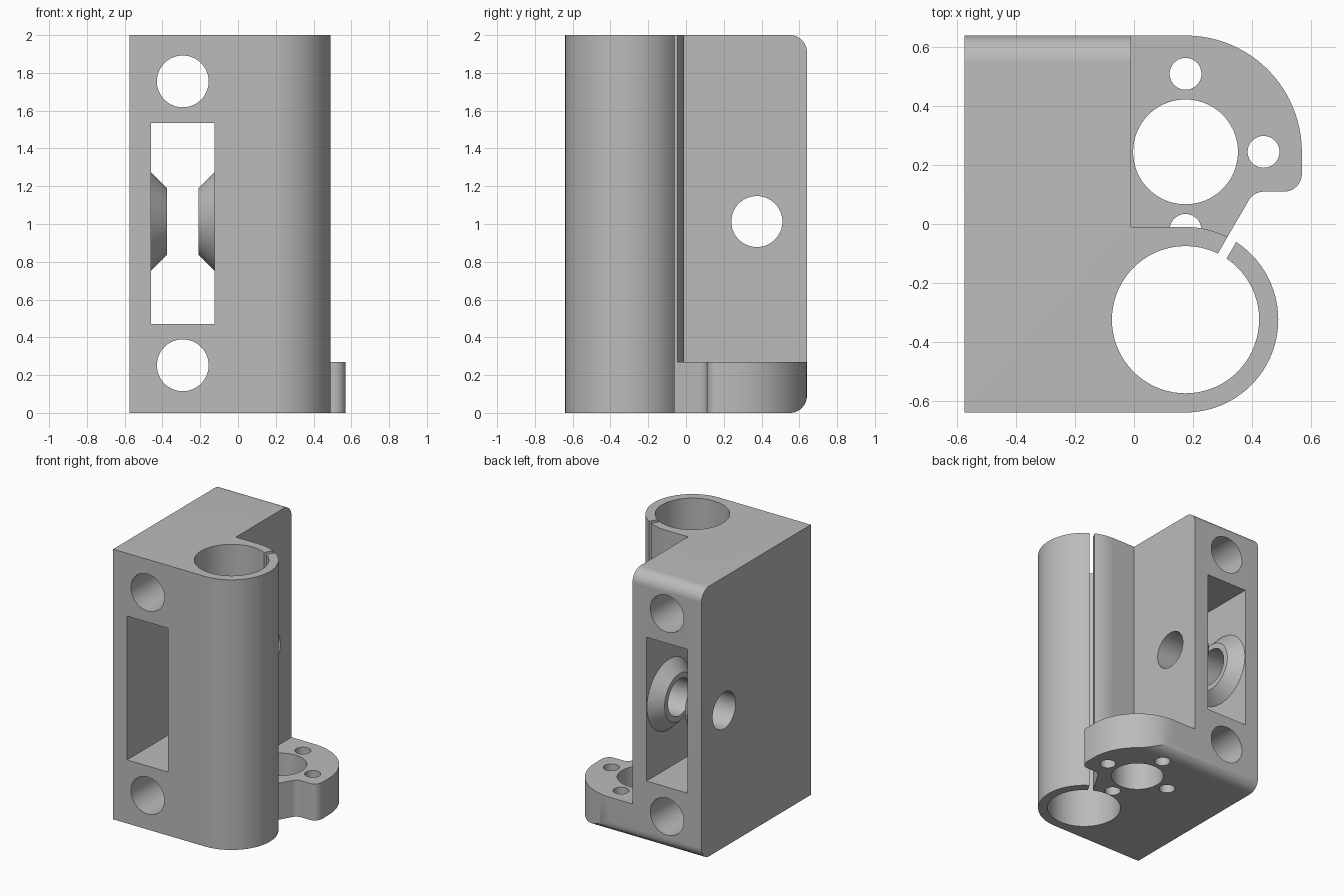
import bpy
import bmesh
from math import sin, cos, radians
from mathutils import Matrix, Vector

cube = bpy.data.objects.get("Cube")
if cube:
    bpy.data.objects.remove(cube, do_unlink=True)

grey = bpy.data.materials.new("plain grey")
grey.use_nodes = True
COLOUR = (0.5, 0.5, 0.5, 1)
grey.diffuse_color = COLOUR
grey.node_tree.nodes["Principled BSDF"].inputs["Base Color"].default_value = COLOUR

SLEEVE = Vector((0.175, -0.325))    # clamp sleeve axis
MOTOR = Vector((0.175, 0.245))      # flange bore axis
SLOT_X, MID_Z, BOSS_Y = -0.2925, 1.013, 0.375
BACK, LEFT, TOP = 0.64, -0.575, 2.0


def arc(centre, r, a0, a1, n=24):
    steps = [radians(a0 + (a1 - a0) * i / n) for i in range(n + 1)]
    return [(centre[0] + r * cos(a), centre[1] + r * sin(a)) for a in steps]


def finish(name, bm):
    bmesh.ops.recalc_face_normals(bm, faces=bm.faces)
    mesh = bpy.data.meshes.new(name)
    bm.to_mesh(mesh)
    bm.free()
    mesh.materials.append(grey)
    ob = bpy.data.objects.new(name, mesh)
    bpy.context.collection.objects.link(ob)
    return ob


def prism(name, points, low, high, axis="Z"):
    """Extrude an outline along z, or a (y, z) outline along x."""
    bm = bmesh.new()
    place = (lambda p: (p[0], p[1], low)) if axis == "Z" else (lambda p: (low, p[0], p[1]))
    face = bm.faces.new([bm.verts.new(place(p)) for p in points])
    new = bmesh.ops.extrude_face_region(bm, geom=[face])["geom"]
    shift = Vector((0, 0, high - low)) if axis == "Z" else Vector((high - low, 0, 0))
    bmesh.ops.translate(bm, vec=shift, verts=[v for v in new if isinstance(v, bmesh.types.BMVert)])
    return finish(name, bm)


def rod(name, centre, r, length, axis="Z", r2=None):
    turn = {"X": Matrix.Rotation(radians(90), 4, "Y"),
            "Y": Matrix.Rotation(radians(-90), 4, "X"), "Z": Matrix()}[axis]
    bm = bmesh.new()
    bmesh.ops.create_cone(bm, cap_ends=True, segments=72, radius1=r,
                          radius2=r if r2 is None else r2, depth=length,
                          matrix=Matrix.Translation(centre) @ turn)
    return finish(name, bm)


def box(name, centre, size, angle=0):
    bm = bmesh.new()
    bmesh.ops.create_cube(bm, size=1, matrix=Matrix.Translation(centre)
                          @ Matrix.Rotation(radians(angle), 4, "Z") @ Matrix.Diagonal((*size, 1)))
    return finish(name, bm)


def combine(target, tool, operation="DIFFERENCE"):
    mod = target.modifiers.new("join", "BOOLEAN")
    mod.operation, mod.object, mod.solver = operation, tool, "EXACT"
    bpy.context.view_layer.objects.active = target
    bpy.ops.object.modifier_apply(modifier=mod.name)
    bpy.data.objects.remove(tool, do_unlink=True)


# Block and clamp sleeve share one outline
outline = [(LEFT, 0.8), (LEFT, -BACK)] + arc(SLEEVE, 0.315, -90, 90, 48) + [(-0.01, -0.01), (-0.01, 0.8)]
body = prism("clamp_bracket", outline, -0.2, TOP + 0.2)

# Foot flange with rounded outline
u = Vector((cos(radians(60)), sin(radians(60))))
n = Vector((-u.y, u.x))
GAP = 0.017
edge_start = SLEEVE + u * 0.27 + n * GAP
foot = ([(-0.2, -0.04), (-0.2, BACK)] + arc(MOTOR, 0.395, 90, 0, 40)
        + arc((0.51, 0.17), 0.06, 0, -90, 12) + arc((0.4415, 0.05), 0.06, 90, 150, 12)
        + [tuple(edge_start), (SLEEVE.x, -0.04)])
combine(body, prism("foot_flange", foot, -0.1, 0.27), "UNION")

# Trim to height, rounding the two long rear edges
R = 0.09
side = ([(-0.9, 0)] + arc((BACK - R, R), R, -90, 0, 14)
        + arc((BACK - R, TOP - R), R, 0, 90, 14) + [(-0.9, TOP)])
combine(body, prism("trim", side, -1, 1, "X"), "INTERSECT")

# Sleeve bore and clamping slit
combine(body, rod("sleeve_bore", (*SLEEVE, 1), 0.25, 3))
slit_mid = SLEEVE + u * 0.28
combine(body, box("slit", (*slit_mid, 1), (0.12, GAP * 2, 3), 60))

# Flange bore and its four screw holes
combine(body, rod("flange_bore", (*MOTOR, 0.1), 0.178, 0.5))
for dx, dy in ((1, 0), (0, 1), (-1, 0), (0, -1)):
    spot = MOTOR + Vector((dx, dy)) * 0.265
    combine(body, rod("screw_hole", (*spot, 0.07), 0.054, 0.4))

# Slot and mounting holes from front to back
combine(body, box("slot", (SLOT_X, 0, 1.003), (0.335, 2, 1.065)))
for z in (0.252, 1.755):
    combine(body, rod("mount_hole", (SLOT_X, 0, z), 0.137, 2, "Y"))

# Conical bearing bosses on the slot walls, slightly sunk into them
for s in (-1, 1):
    x = SLOT_X + s * (0.1675 - 0.085 / 2 + 0.005)
    big, small = 0.27, 0.175
    radii = (big, small) if s < 0 else (small, big)
    boss = rod("bearing_boss", (x, BOSS_Y, MID_Z), radii[0], 0.095, "X", radii[1])
    combine(boss, box("boss_trim", (x, 0, 1), (1, 2 * (BACK - 0.002), 3)), "INTERSECT")
    combine(body, boss, "UNION")
combine(body, rod("axle_hole", (SLOT_X, BOSS_Y, MID_Z), 0.135, 0.9, "X"))

# Smooth curved walls, keep edges crisp
bpy.ops.object.select_all(action="DESELECT")
body.select_set(True)
bpy.context.view_layer.objects.active = body
bpy.ops.object.shade_smooth_by_angle(angle=radians(30))
